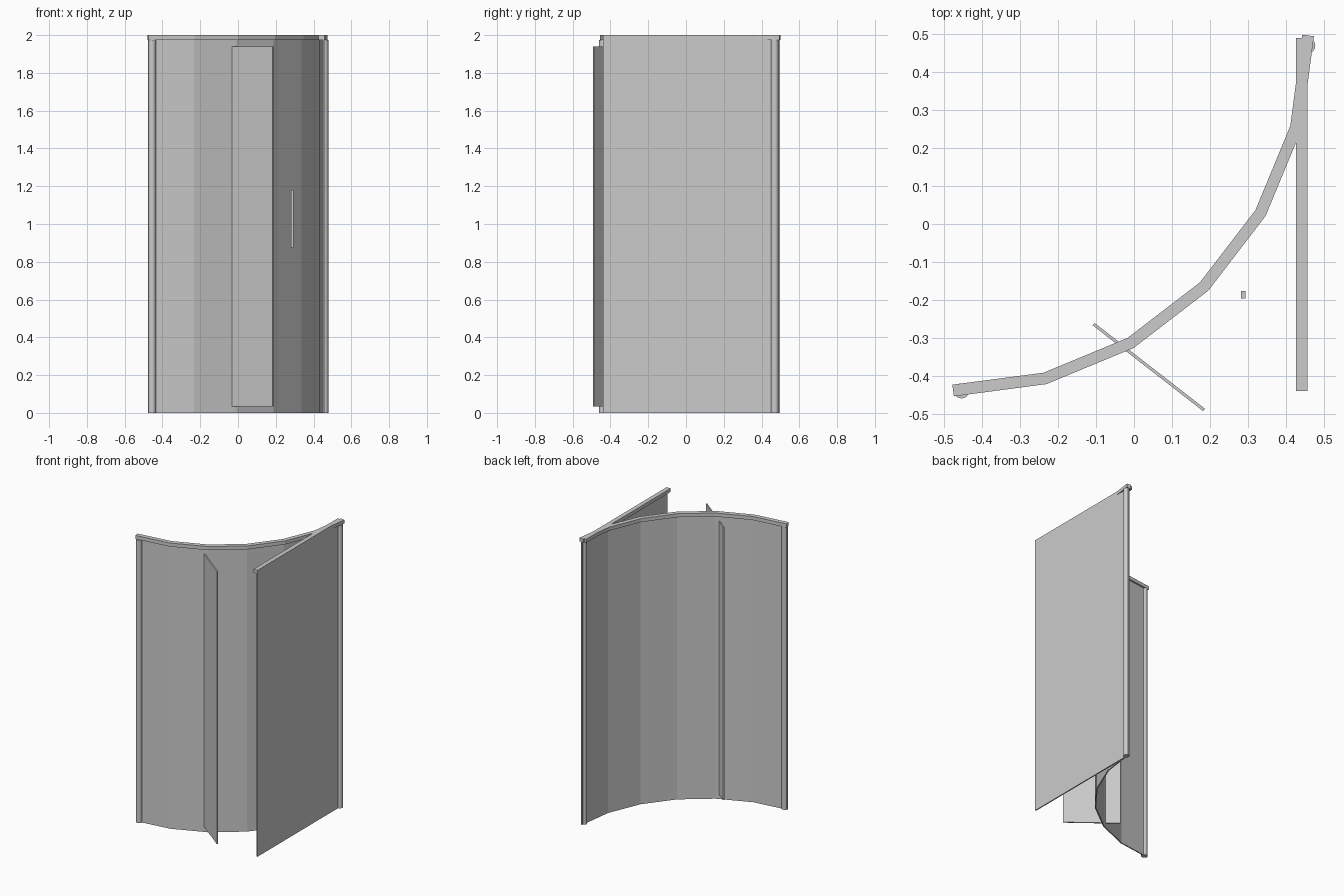
import bpy, bmesh, math

if "Cube" in bpy.data.objects:
    bpy.data.objects.remove(bpy.data.objects["Cube"])

CENTRE, RADIUS, STEPS = (-0.477, 0.497), 0.936, 6


def finish(name, bm):
    bmesh.ops.recalc_face_normals(bm, faces=bm.faces)
    mesh = bpy.data.meshes.new(name)
    bm.to_mesh(mesh)
    bm.free()
    ob = bpy.data.objects.new(name, mesh)
    bpy.context.collection.objects.link(ob)
    return ob


def box(name, centre, size, turn=0.0):
    bm = bmesh.new()
    bmesh.ops.create_cube(bm, size=1.0)
    bmesh.ops.scale(bm, vec=size, verts=bm.verts)
    ob = finish(name, bm)
    ob.location = centre
    ob.rotation_euler.z = turn
    return ob


def arc_strip(name, width, z0, z1):
    """Quarter-round faceted strip with square-cut ends."""
    bm = bmesh.new()
    rings = []
    for i in range(STEPS + 1):
        a = math.radians(90 * i / STEPS)
        # ends are cut square to their straight segment, inner joints are mitred
        half = math.radians(45 / STEPS)
        n = a + (half if i == 0 else -half if i == STEPS else 0)
        x = CENTRE[0] + RADIUS * math.sin(a)
        y = CENTRE[1] - RADIUS * math.cos(a)
        ring = [bm.verts.new((x + o * math.sin(n), y - o * math.cos(n), z))
                for o, z in ((-width / 2, z0), (width / 2, z0),
                             (width / 2, z1), (-width / 2, z1))]
        rings.append(ring)
    for r, s in zip(rings, rings[1:]):
        for k in range(4):
            bm.faces.new((r[k], r[(k + 1) % 4], s[(k + 1) % 4], s[k]))
    bm.faces.new(rings[0])
    bm.faces.new(rings[-1])
    return finish(name, bm)


def post(name, x, y):
    bpy.ops.mesh.primitive_cylinder_add(vertices=16, radius=0.02, depth=1.975,
                                        location=(x, y, 0.9875))
    ob = bpy.context.object
    ob.name = name
    bpy.ops.object.shade_smooth_by_angle()


# Curved enclosure: rail and glass
arc_strip("curved_top_rail", 0.031, 1.975, 2.0)
arc_strip("curved_glass", 0.008, 0.0, 1.975)

# Straight side: rail and glass flush with its outer face
box("side_top_rail", (0.4425, 0.025, 1.9875), (0.031, 0.93, 0.025))
box("side_glass", (0.454, 0.015, 1.0), (0.008, 0.91, 2.0))

# End posts
post("left_post", -0.455, -0.44)
post("right_post", 0.458, 0.47)

# Pivoted door leaf and its handle bar
dx, dy = 0.291, -0.226
box("door_panel", (0.039, -0.377, 0.9875),
    (math.hypot(dx, dy), 0.008, 1.905), math.atan2(dy, dx))
box("door_handle", (0.288, -0.187, 1.0275), (0.013, 0.02, 0.305))
